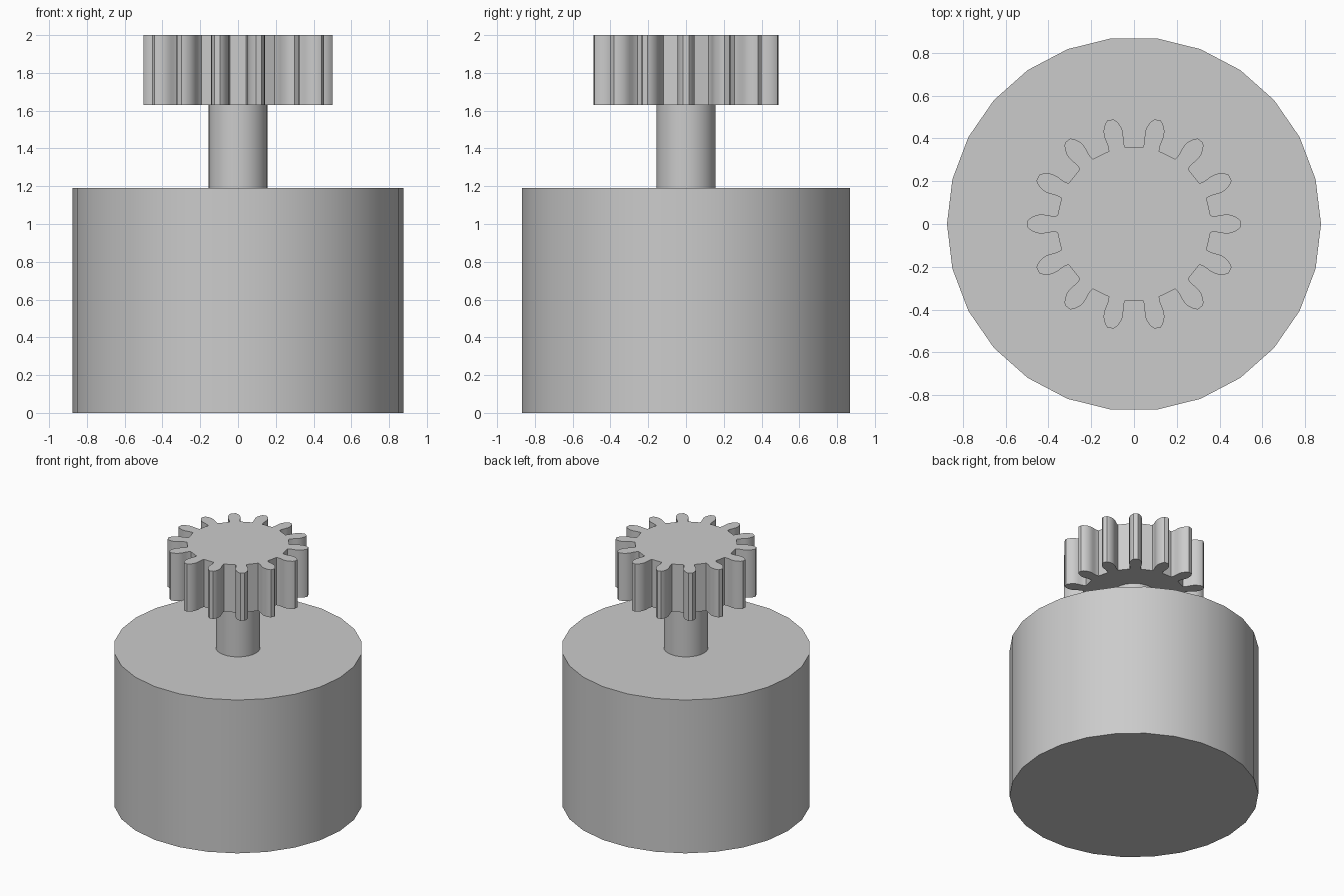
import bpy
import bmesh
import math

cube = bpy.data.objects.get("Cube")
if cube:
    bpy.data.objects.remove(cube, do_unlink=True)

# Single plain grey material
grey = bpy.data.materials.new("metal_grey")
grey.use_nodes = True
colour = (0.6, 0.6, 0.6, 1)
grey.diffuse_color = colour
grey.node_tree.nodes["Principled BSDF"].inputs["Base Color"].default_value = colour


def extrude_outline(name, outline, bottom, top):
    """Closed prism from a 2D outline, smooth with sharp corners."""
    bm = bmesh.new()
    base = bm.faces.new([bm.verts.new((x, y, bottom)) for x, y in outline])
    result = bmesh.ops.extrude_face_region(bm, geom=[base], use_keep_orig=True)
    for v in result["geom"]:
        if isinstance(v, bmesh.types.BMVert):
            v.co.z = top
    bmesh.ops.recalc_face_normals(bm, faces=bm.faces)
    mesh = bpy.data.meshes.new(name)
    bm.to_mesh(mesh)
    bm.free()
    mesh.materials.append(grey)
    obj = bpy.data.objects.new(name, mesh)
    bpy.context.collection.objects.link(obj)
    bpy.ops.object.select_all(action="DESELECT")
    obj.select_set(True)
    bpy.context.view_layer.objects.active = obj
    bpy.ops.object.shade_smooth_by_angle(angle=math.radians(30))
    return obj


def circle(radius, sides):
    step = math.tau / sides
    return [(radius * math.cos(i * step), radius * math.sin(i * step)) for i in range(sides)]


def gear(teeth, flank):
    """Repeat one mirrored tooth flank (radial, half width) around the centre."""
    tooth = [(r, -w) for r, w in flank] + [(r, w) for r, w in reversed(flank)]
    points = []
    for i in range(teeth):
        c, s = math.cos(i * math.tau / teeth), math.sin(i * math.tau / teeth)
        points += [(r * c - w * s, r * s + w * c) for r, w in tooth]
    return points


# Motor body and output shaft
extrude_outline("motor_body", circle(0.875, 26), 0, 1.19)
extrude_outline("drive_shaft", circle(0.157, 26), 1.19, 1.63)

# Pinion with rounded teeth
flank = [(0.358, 0.039), (0.375, 0.037), (0.395, 0.039), (0.415, 0.043), (0.435, 0.045),
         (0.455, 0.042), (0.473, 0.035), (0.488, 0.026), (0.499, 0.015)]
extrude_outline("pinion_gear", gear(14, flank), 1.63, 2)
